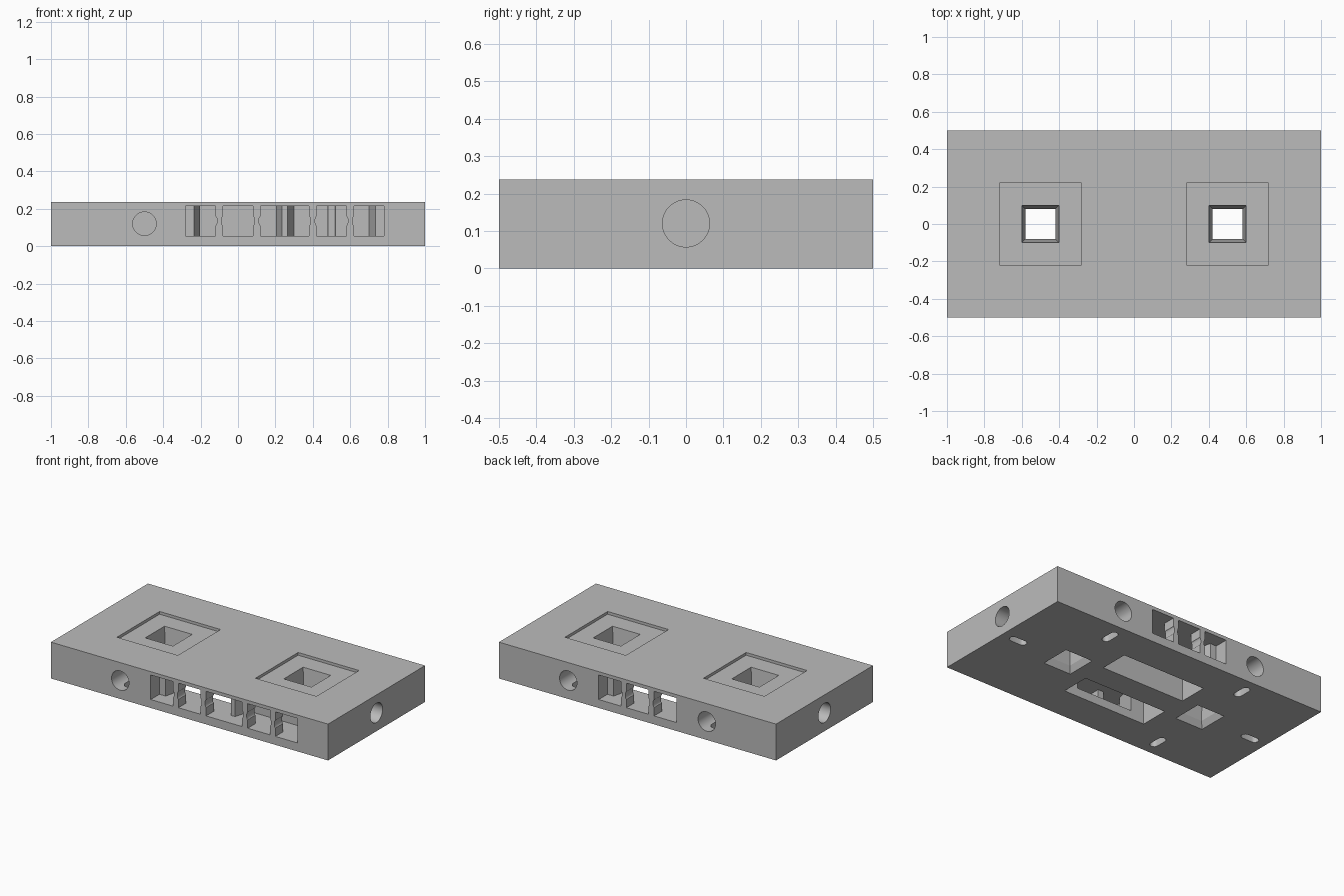
import bpy, bmesh, math
from mathutils import Matrix

if "Cube" in bpy.data.objects:
    bpy.data.objects.remove(bpy.data.objects["Cube"])

HEIGHT = 0.237
LOW, HIGH = 0.055, 0.215      # floor and ceiling of the side windows

grey = bpy.data.materials.new("plain_grey")
grey.use_nodes = True
colour = (0.5, 0.5, 0.5, 1)
grey.diffuse_color = colour
grey.node_tree.nodes["Principled BSDF"].inputs["Base Color"].default_value = colour


def make(name, bm):
    bmesh.ops.recalc_face_normals(bm, faces=bm.faces)
    mesh = bpy.data.meshes.new(name)
    bm.to_mesh(mesh)
    bm.free()
    mesh.materials.append(grey)
    obj = bpy.data.objects.new(name, mesh)
    bpy.context.collection.objects.link(obj)
    return obj


def prism(name, outline, z0, z1):
    bm = bmesh.new()
    face = bm.faces.new([bm.verts.new((x, y, z0)) for x, y in outline])
    top = bmesh.ops.extrude_face_region(bm, geom=[face])["geom"]
    bmesh.ops.translate(bm, vec=(0, 0, z1 - z0),
                        verts=[v for v in top if isinstance(v, bmesh.types.BMVert)])
    return make(name, bm)


def box(name, x0, x1, y0, y1, z0, z1):
    return prism(name, [(x0, y0), (x1, y0), (x1, y1), (x0, y1)], z0, z1)


def frustum(name, x, half_low, z0, half_high, z1):
    bm = bmesh.new()
    bmesh.ops.create_cone(bm, cap_ends=True, segments=4, depth=z1 - z0,
                          radius1=half_low * math.sqrt(2), radius2=half_high * math.sqrt(2),
                          matrix=Matrix.Translation((x, 0, (z0 + z1) / 2))
                          @ Matrix.Rotation(math.pi / 4, 4, "Z"))
    return make(name, bm)


def cut(body, cutter):
    cutter.hide_render = True
    mod = body.modifiers.new("cut", "BOOLEAN")
    mod.operation, mod.solver, mod.object = "DIFFERENCE", "EXACT", cutter
    bpy.context.view_layer.objects.active = body
    bpy.ops.object.modifier_apply(modifier=mod.name)
    bpy.data.objects.remove(cutter)


# Main slab
slab = box("base_slab", -1, 1, -0.5, 0.5, 0, HEIGHT)

# Square recesses with tapered through holes
for x in (-0.5, 0.5):
    cut(slab, box("recess", x - 0.22, x + 0.22, -0.22, 0.22, HEIGHT - 0.018, 0.3))
    cut(slab, frustum("hole_upper", x, 0.08, 0.04, 0.1, 0.222))
    cut(slab, frustum("hole_lower", x, 0.1, -0.001, 0.08, 0.041))

# Two long pockets open to the underside, with window funnels leading in
funnel = [(0.28, -0.51), (0.28, -0.41), (0.235, -0.41), (0.2, -0.26)]
funnel += [(-x, y) for x, y in reversed(funnel)]
for side in (1, -1):
    y0, y1 = sorted((side * -0.27, side * -0.08))
    cut(slab, box("pocket", -0.3, 0.3, y0, y1, -0.01, HIGH))
    cut(slab, prism("funnel", [(x, y * side) for x, y in funnel], LOW, HIGH))

# Blind window funnel at the front
half = [(0.28, -0.51), (0.28, -0.41), (0.235, -0.41), (0.2, -0.3), (0.02, -0.3), (0.015, -0.2)]
blind = [(0.5 + x, y) for x, y in half] + [(0.5 - x, y) for x, y in reversed(half)]
cut(slab, prism("blind_funnel", blind, LOW, HIGH))

# Round side holes, each with a rounded slot down to the underside
for x, y in ((1, 0), (-1, 0), (0.5, 0.5), (-0.5, 0.5), (-0.5, -0.5)):
    angle = 0 if x == 1 else math.pi if x == -1 else math.copysign(math.pi / 2, y)
    place = Matrix.Translation((x, y, 0)) @ Matrix.Rotation(angle, 4, "Z")
    bm = bmesh.new()
    bmesh.ops.create_cone(bm, cap_ends=True, segments=40, radius1=0.063, radius2=0.063,
                          depth=0.2, matrix=place @ Matrix.Translation((-0.09, 0, 0.12))
                          @ Matrix.Rotation(math.pi / 2, 4, "Y"))
    cut(slab, make("side_hole", bm))
    arc = [math.pi * (i / 8 - 0.5) for i in range(9)]
    slot = [(-0.085 + 0.025 * math.cos(a), 0.025 * math.sin(a)) for a in arc]
    slot += [(-0.155 - 0.025 * math.cos(a), -0.025 * math.sin(a)) for a in arc]
    cutter = prism("slot", slot, -0.01, 0.12)
    cutter.data.transform(place)
    cut(slab, cutter)

# Waisted posts between the windows
for label, side, spots in (("front", -1, (-0.1, 0.1, 0.4, 0.6)), ("back", 1, (-0.1, 0.1))):
    for n, x in enumerate(spots):
        mid = (LOW + HIGH) / 2
        arc = [math.pi * i / 8 for i in range(9)]
        edge = [(0.02, LOW)]
        edge += [(0.02 - 0.008 * math.sin(a), mid - 0.025 * math.cos(a)) for a in arc]
        edge.append((0.02, HIGH))
        outline = edge + [(-u, v) for u, v in reversed(edge)]
        post = prism(f"{label}_post_{n + 1}", outline, 0.42, 0.5)
        post.data.transform(Matrix.Translation((x, 0, 0))
                            @ Matrix(((1, 0, 0, 0), (0, 0, side, 0), (0, 1, 0, 0), (0, 0, 0, 1))))
        if side == 1:
            post.data.flip_normals()

# Smooth only the rounded walls
bpy.ops.object.select_all(action="DESELECT")
slab.select_set(True)
bpy.context.view_layer.objects.active = slab
bpy.ops.object.shade_smooth_by_angle(angle=math.radians(30))
